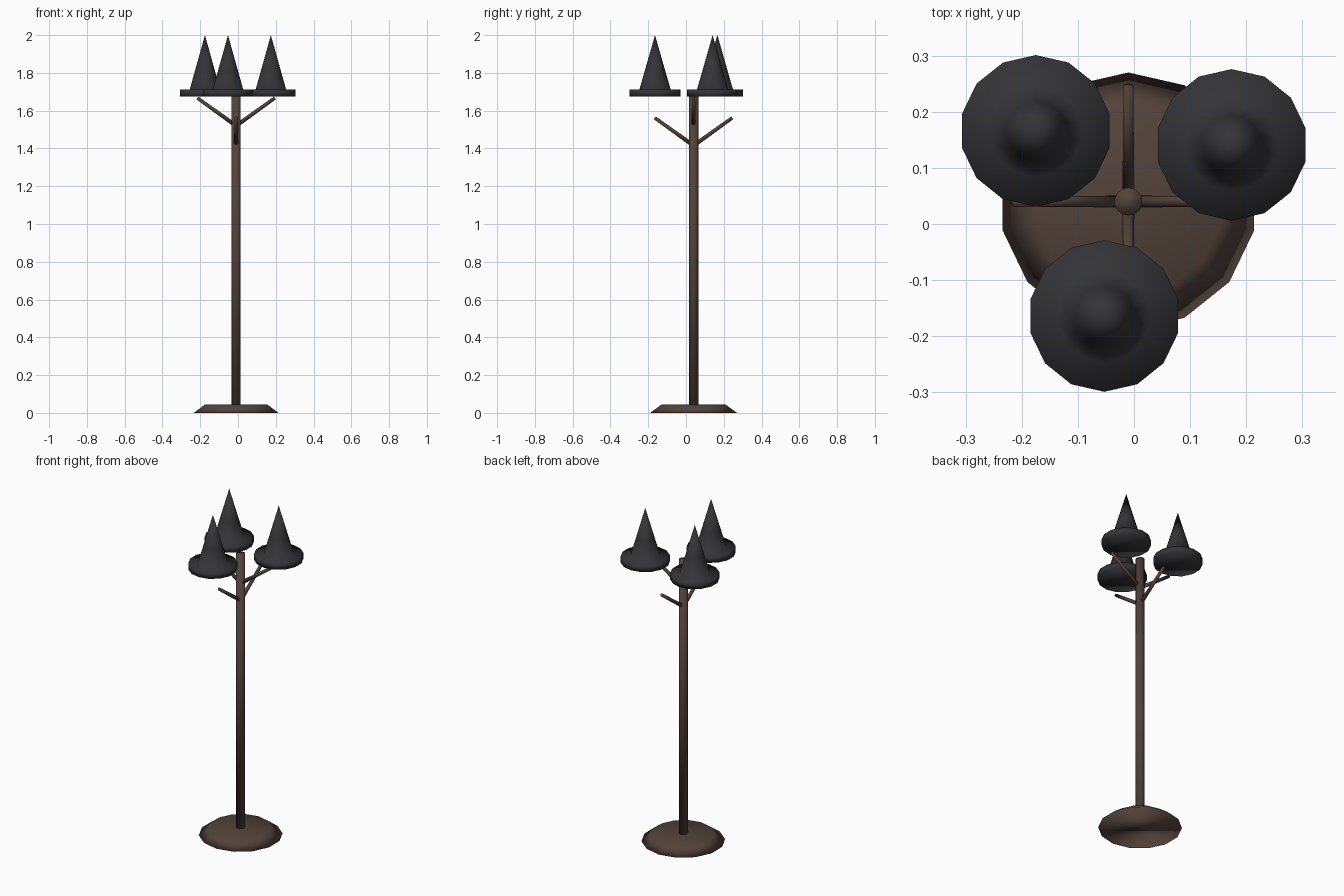
import bpy, bmesh, math
from mathutils import Vector, Matrix

if "Cube" in bpy.data.objects:
    bpy.data.objects.remove(bpy.data.objects["Cube"])

SIDES = 14
CX, CY = -0.01, 0.04


def material(name, rgb):
    m = bpy.data.materials.new(name)
    m.diffuse_color = (*rgb, 1)
    m.use_nodes = True
    m.node_tree.nodes["Principled BSDF"].inputs["Base Color"].default_value = m.diffuse_color
    return m


brown = material("dark_wood", (0.085, 0.055, 0.042))
black = material("dark_felt", (0.034, 0.034, 0.038))


def lathe(name, profile, mat, matrix):
    """Closed solid turned from (radius, height) points; radius 0 makes a tip."""
    bm = bmesh.new()
    rings = []
    for r, z in profile:
        n = SIDES if r > 0 else 1
        rings.append([bm.verts.new((r * math.cos(math.pi / 2 + i * math.tau / SIDES),
                                    r * math.sin(math.pi / 2 + i * math.tau / SIDES), z))
                      for i in range(n)])
    for a, b in zip(rings, rings[1:]):
        for i in range(SIDES):
            j = (i + 1) % SIDES
            if len(b) == 1:
                bm.faces.new((a[i], a[j], b[0]))
            else:
                bm.faces.new((a[i], a[j], b[j], b[i]))
    bm.faces.new(rings[0][::-1])
    if len(rings[-1]) > 1:
        bm.faces.new(rings[-1])
    for f in bm.faces:
        f.smooth = True
    me = bpy.data.meshes.new(name)
    bm.to_mesh(me)
    bm.free()
    me.materials.append(mat)
    ob = bpy.data.objects.new(name, me)
    ob.matrix_world = matrix
    bpy.context.collection.objects.link(ob)
    return ob


# Base plate and pole
centre = Matrix.Translation((CX, CY, 0))
lathe("base", [(0.23, 0), (0.168, 0.045)], brown, centre)
lathe("pole", [(0.025, 0.02), (0.025, 1.7)], brown, centre)

# Branches: upper pair along x, lower pair along y
for k in range(4):
    a = k * math.pi / 2
    z = 1.52 if k % 2 == 0 else 1.415
    start = Vector((CX, CY, z))
    d = Vector((0.205 * math.cos(a), 0.205 * math.sin(a), 0.147))
    m = Matrix.Translation(start) @ d.to_track_quat('Z', 'Y').to_matrix().to_4x4()
    lathe(f"branch_{k + 1}", [(0.011, 0), (0.009, d.length)], brown, m)

# Pointed hats: brim and cone
for k, (x, y) in enumerate([(-0.175, 0.166), (0.174, 0.141), (-0.053, -0.164)]):
    m = Matrix.Translation((x, y, 0))
    lathe(f"hat_{k + 1}", [(0.135, 1.674), (0.135, 1.711), (0.083, 1.711),
                           (0.053, 1.815), (0, 2.0)], black, m)
